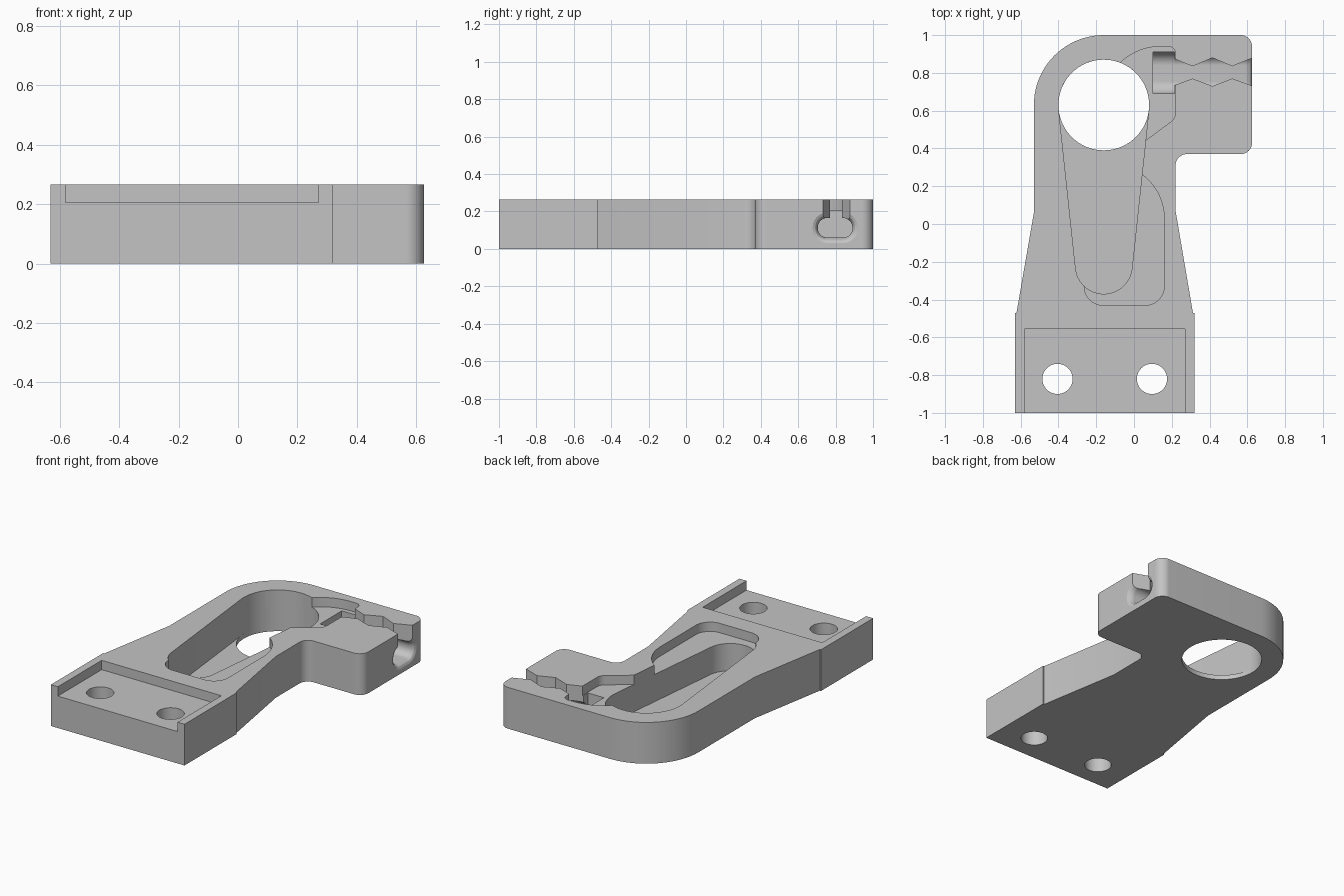
import bpy, bmesh, math
from mathutils import Vector

if "Cube" in bpy.data.objects:
    bpy.data.objects.remove(bpy.data.objects["Cube"], do_unlink=True)

TOP = 0.265      # plate thickness
STEP = 0.205     # floor of the shallow recesses
OVER = 0.35      # cutter height above the plate

metal = bpy.data.materials.new("light grey")
metal.use_nodes = True
grey = (0.55, 0.55, 0.55, 1)
metal.diffuse_color = grey
metal.node_tree.nodes["Principled BSDF"].inputs["Base Color"].default_value = grey


def arc(cx, cy, r, start, end, n=32):
    return [(cx + r * math.cos(math.radians(start + (end - start) * i / n)),
             cy + r * math.sin(math.radians(start + (end - start) * i / n)))
            for i in range(n + 1)]


def rounded(corners):
    """Outline from (x, y, fillet radius) corners."""
    out = []
    for i, (x, y, r) in enumerate(corners):
        p = Vector((x, y))
        if r == 0:
            out.append((x, y))
            continue
        u = (Vector(corners[i - 1][:2]) - p).normalized()
        v = (Vector(corners[(i + 1) % len(corners)][:2]) - p).normalized()
        half = u.angle(v) / 2
        c = p + (u + v).normalized() * (r / math.sin(half))
        a = p + u * (r / math.tan(half)) - c
        b = p + v * (r / math.tan(half)) - c
        start = math.atan2(a.y, a.x)
        turn = (math.atan2(b.y, b.x) - start + math.pi) % (2 * math.pi) - math.pi
        n = max(6, round(abs(turn) * 14))
        out += [(c.x + r * math.cos(start + turn * k / n),
                 c.y + r * math.sin(start + turn * k / n)) for k in range(n + 1)]
    return out


def loft(name, rings):
    """Closed solid through matching rings of 3D points."""
    bm = bmesh.new()
    loops = [[bm.verts.new(p) for p in ring] for ring in rings]
    bm.faces.new(loops[0])
    bm.faces.new(loops[-1])
    n = len(loops[0])
    for low, high in zip(loops, loops[1:]):
        for i in range(n):
            j = (i + 1) % n
            bm.faces.new((low[i], low[j], high[j], high[i]))
    bmesh.ops.recalc_face_normals(bm, faces=bm.faces)
    mesh = bpy.data.meshes.new(name)
    bm.to_mesh(mesh)
    bm.free()
    mesh.materials.append(metal)
    obj = bpy.data.objects.new(name, mesh)
    bpy.context.collection.objects.link(obj)
    return obj


def prism(name, outline, z0, z1):
    return loft(name, [[(x, y, z) for x, y in outline] for z in (z0, z1)])


def cut(target, cutter):
    mod = target.modifiers.new("cut", 'BOOLEAN')
    mod.operation = 'DIFFERENCE'
    mod.solver = 'EXACT'
    mod.object = cutter
    bpy.context.view_layer.objects.active = target
    bpy.ops.object.modifier_apply(modifier=mod.name)
    bpy.data.objects.remove(cutter, do_unlink=True)


# Main plate with flared foot, rounded head and side clamp tab
plate = prism("bracket_plate", rounded([
    (-0.63, -1, 0), (0.32, -1, 0), (0.32, -0.47, 0), (0.312, -0.47, 0),
    (0.22, 0.07, 0), (0.22, 0.37, 0.06), (0.625, 0.37, 0.06), (0.625, 1, 0.06),
    (-0.53, 1, 0.37), (-0.53, 0.06, 0), (-0.622, -0.47, 0), (-0.63, -0.47, 0)]), 0, TOP)

# Foot recess, open at the front, and its two bolt holes
cut(plate, prism("foot_recess", [(-0.58, -1.1), (0.27, -1.1), (0.27, -0.555),
                                 (-0.58, -0.555)], STEP, OVER))
for x in (-0.405, 0.095):
    cut(plate, prism("bolt_hole", arc(x, -0.82, 0.08, 0, 360, 40)[:-1], -0.1, OVER))

# Shallow recess over the arm and head, pinched beside the clamp tab
recess = rounded([(-0.47, -0.43, 0.1), (0.16, -0.43, 0.1), (0.16, 0.03, 0)])
recess += arc(-0.126, 0.03, 0.286, 2, 53.5, 12)
recess += rounded([(0.03, 0.26, 0), (0.045, 0.43, 0), (0.065, 0.445, 0),
                   (0.22, 0.56, 0.06), (0.22, 0.94, 0.04), (-0.47, 0.94, 0.31)])
cut(plate, prism("arm_recess", recess, STEP, OVER))

# Deep tapered slot and the large through hole
lean = math.degrees(math.asin(0.09 / 0.85))
slot = arc(-0.16, 0.63, 0.24, -lean, 180 + lean, 40)
slot += arc(-0.16, -0.22, 0.15, 180 + lean, 360 - lean, 32)
cut(plate, prism("tapered_slot", slot, 0.03, OVER))
cut(plate, prism("main_hole", arc(-0.16, 0.63, 0.24, 0, 360, 72)[:-1], -0.1, 0.15))

# Pocket where the clamp channel meets the head recess
pocket = rounded([(0.69, OVER, 0), (0.69, 0.06, 0.07), (0.91, 0.06, 0.07), (0.91, OVER, 0)])
cut(plate, loft("channel_pocket", [[(x, y, z) for y, z in pocket] for x in (0.1, 0.215)]))

# Rounded channel along the tab with flared mouths
def channel_ring(x, grow):
    y0, y1, z0, z1 = 0.705 - grow, 0.89 + grow, 0.06 - grow, 0.165 + grow
    r = 0.05 + grow
    return [(x, y, z) for y, z in rounded([(y0, z0, r), (y1, z0, r), (y1, z1, r), (y0, z1, r)])]


flare = [(0.14, 0), (0.59, 0), (0.605, 0.004), (0.618, 0.014), (0.626, 0.03), (0.68, 0.03)]
cut(plate, loft("clamp_channel", [channel_ring(x, g) for x, g in flare]))

# Zigzag slit opening the channel to the top
xs = [0.2, 0.31, 0.415, 0.52, 0.63, 0.7]
upper = [(x, 0.835 if i in (1, 3) else 0.88) for i, x in enumerate(xs)]
lower = [(x, 0.77 if i in (1, 3) else 0.73) for i, x in enumerate(xs)]
cut(plate, prism("zigzag_slit", lower + upper[::-1], 0.12, OVER))

# Smooth curved walls, crisp edges
bpy.ops.object.select_all(action='DESELECT')
plate.select_set(True)
bpy.context.view_layer.objects.active = plate
bpy.ops.object.shade_smooth_by_angle(angle=math.radians(25))
